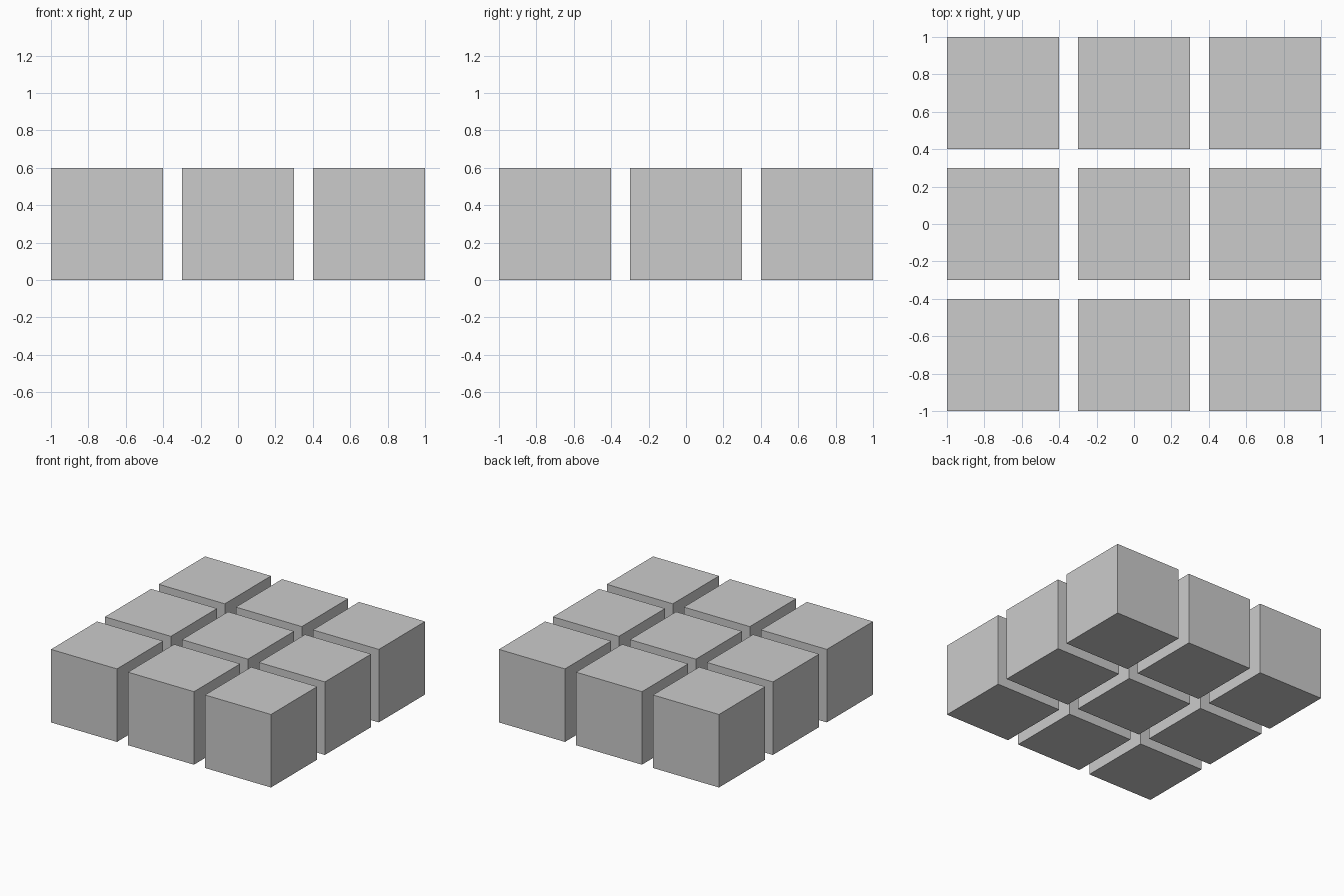
import bpy

if "Cube" in bpy.data.objects:
    bpy.data.objects.remove(bpy.data.objects["Cube"])

SIZE = 0.6    # cube edge
PITCH = 0.7   # centre-to-centre spacing

# 3 x 3 grid of separate cubes standing on the ground
for row in range(3):
    for col in range(3):
        bpy.ops.mesh.primitive_cube_add(
            size=SIZE,
            location=((col - 1) * PITCH, (row - 1) * PITCH, SIZE / 2))
        bpy.context.object.name = f"cube_row{row + 1}_col{col + 1}"
